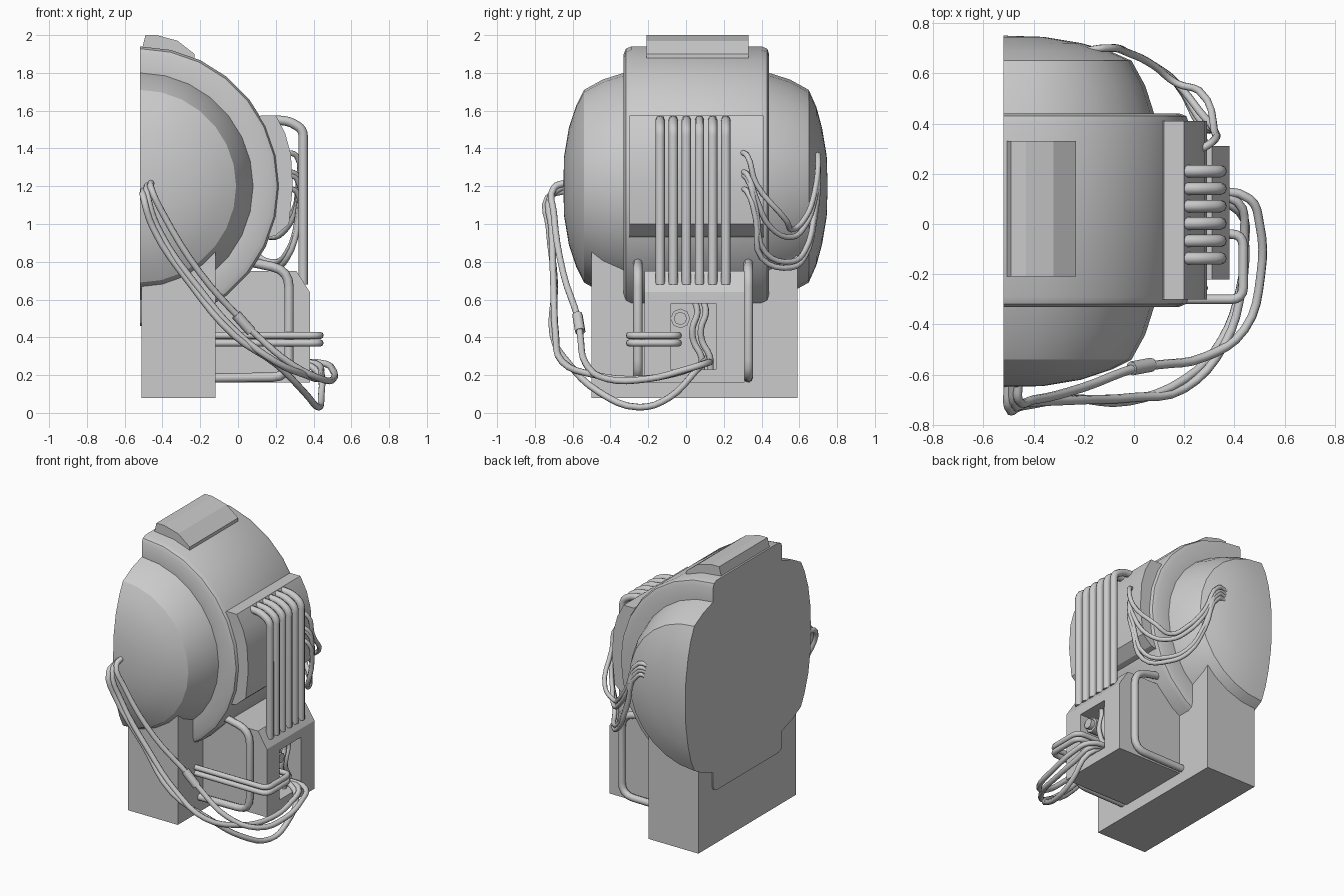
import bpy, bmesh, math
from mathutils import Vector

if "Cube" in bpy.data.objects:
    bpy.data.objects.remove(bpy.data.objects["Cube"])


def finish(name, bm, angle=None):
    bmesh.ops.recalc_face_normals(bm, faces=bm.faces)
    me = bpy.data.meshes.new(name)
    bm.to_mesh(me)
    bm.free()
    ob = bpy.data.objects.new(name, me)
    bpy.context.collection.objects.link(ob)
    if angle:
        bpy.ops.object.select_all(action='DESELECT')
        ob.select_set(True)
        bpy.context.view_layer.objects.active = ob
        bpy.ops.object.shade_smooth_by_angle(angle=math.radians(angle))
    return ob


def prism(name, pts, y0, y1, angle=None):
    """Extrude an x-z outline along y."""
    bm = bmesh.new()
    a = [bm.verts.new((x, y0, z)) for x, z in pts]
    b = [bm.verts.new((x, y1, z)) for x, z in pts]
    n = len(pts)
    bm.faces.new(a)
    bm.faces.new(b)
    for i in range(n):
        bm.faces.new((a[i], a[(i + 1) % n], b[(i + 1) % n], b[i]))
    return finish(name, bm, angle)


def box(name, x0, x1, y0, y1, z0, z1):
    return prism(name, [(x0, z0), (x1, z0), (x1, z1), (x0, z1)], y0, y1)


def tube(name, pts, r, smooth=False):
    """Round tube along a path; smooth paths use automatic bezier handles."""
    cu = bpy.data.curves.new(name, 'CURVE')
    cu.dimensions = '3D'
    cu.bevel_depth = r
    cu.bevel_resolution = 2
    cu.use_fill_caps = True
    cu.resolution_u = 4
    if smooth:
        sp = cu.splines.new('BEZIER')
        sp.bezier_points.add(len(pts) - 1)
        for p, co in zip(sp.bezier_points, pts):
            p.co = co
            p.handle_left_type = p.handle_right_type = 'AUTO'
    else:
        sp = cu.splines.new('POLY')
        sp.points.add(len(pts) - 1)
        for p, co in zip(sp.points, pts):
            p.co = (*co, 1)
    sp.use_smooth = True
    ob = bpy.data.objects.new(name, cu)
    bpy.context.collection.objects.link(ob)
    return ob


def rounded(pts, cut):
    """Replace the inner corners of a path by short arcs."""
    out = [Vector(pts[0])]
    for a, b, c in zip(pts, pts[1:], pts[2:]):
        a, b, c = Vector(a), Vector(b), Vector(c)
        p = b + (a - b).normalized() * cut
        q = b + (c - b).normalized() * cut
        for i in range(5):
            t = i / 4
            out.append(p * (1 - t) ** 2 + b * 2 * t * (1 - t) + q * t * t)
    return out + [Vector(pts[-1])]


# Half-round housing: front dome, wide band, rear dome (y, radius)
profile = [(-.65, 0), (-.645, .16), (-.62, .31), (-.58, .43), (-.54, .51),
           (-.44, .565), (-.33, .6), (-.33, .70), (-.318, .728), (-.29, .74),
           (.40, .74), (.43, .728), (.44, .70), (.44, .6), (.55, .565),
           (.65, .51), (.69, .42), (.72, .31), (.745, .16), (.75, 0)]
SEG = 14
bm = bmesh.new()
rows = []
for y, r in profile:
    if r == 0:
        rows.append([bm.verts.new((-.52, y, 1.2))] * (SEG + 1))
    else:
        rows.append([bm.verts.new((-.52 + r * math.cos(a), y, 1.2 + r * math.sin(a)))
                     for a in [math.pi * (i / SEG - .5) for i in range(SEG + 1)]])
for u, v in zip(rows, rows[1:]):
    for i in range(SEG):
        bm.faces.new(list(dict.fromkeys((u[i], u[i + 1], v[i + 1], v[i]))))
rim = [r[0] for r in rows] + [r[-1] for r in reversed(rows[1:-1])]
bm.faces.new(rim)
finish('housing', bm, 32)

# Top cap and side panel
prism('top_cap', [(-.51, 1.88), (-.505, 1.94), (-.49, 2.0), (-.43, 2.0),
                  (-.32, 1.97), (-.23, 1.9), (-.23, 1.8)], -.21, .33)
prism('side_panel', [(0, 1.45), (.12, 1.575), (.2, 1.575), (.25, 1.48), (.28, 1.37),
                     (.29, 1.2), (.27, 1.0), (.2, .94), (.05, .9)], -.3, .41, 25)

# Base block and connector block with an open window
box('base_block', -.51, -.12, -.5, .59, .08, 1.0)
block = prism('connector_block', [(-.13, .16), (.38, .16), (.38, .64), (.31, .75),
                                  (-.13, .75)], -.22, .31)
cutter = box('window_cutter', .22, .5, -.08, .16, .23, .58)
cutter.hide_render = True
mod = block.modifiers.new('window', 'BOOLEAN')
mod.object = cutter
mod.operation = 'DIFFERENCE'
mod.solver = 'EXACT'
bpy.context.view_layer.objects.active = block
bpy.ops.object.modifier_apply(modifier='window')
bpy.data.objects.remove(cutter)

# Fittings in the window
tube('window_socket', [(.2, -.03, .5), (.33, -.03, .5)], .052)
tube('window_plug', [(.3, -.03, .5), (.36, -.03, .5)], .035)
for k, dy in enumerate((0, .045)):
    tube(f'window_wire_{k}', [(.31, .045 + dy, .6), (.32, .06 + dy, .53), (.32, .035 + dy, .45),
                              (.31, .04 + dy, .38), (.31, .08 + dy, .3), (.3, .085 + dy, .23)],
         .017, True)

# Six cooling pipes
for k in range(6):
    y = -.137 + .0695 * k
    tube(f'cooling_pipe_{k}', rounded([(.2, y, 1.55), (.27, y, 1.545), (.345, y, 1.5),
                                       (.345, y, .68)], .035), .025)

# Bent side pipes
for k, y in enumerate((-.255, .33)):
    tube(f'side_pipe_{k}', rounded([(.06, y, .80), (.27, y, .755), (.27, y, .19),
                                    (-.13, y, .185)], .09), .025)

# Paired horizontal hoses
for k, z in enumerate((.41, .37)):
    tube(f'front_hose_{k}', rounded([(-.14, -.3, z), (.435, -.3, z), (.435, -.04, z),
                                     (.25, -.04, z)], .05), .019)

# Long front cables
tube('front_cable_a', [(-.46, -.63, 1.22), (-.46, -.70, 1.19), (-.40, -.70, 1.06),
                       (-.2, -.65, .74), (.02, -.57, .49), (.1, -.56, .41), (.28, -.53, .26),
                       (.44, -.42, .18), (.505, -.2, .18), (.5, 0, .23), (.46, .1, .26),
                       (.27, .13, .27)], .018, True)
tube('front_cable_sleeve', [(-.01, -.575, .52), (.07, -.56, .43)], .028)
tube('front_cable_b', [(-.5, -.63, 1.18), (-.5, -.73, 1.14), (-.45, -.725, .98),
                       (-.25, -.695, .68), (-.02, -.705, .41), (.2, -.62, .26),
                       (.35, -.46, .11), (.425, -.25, .03), (.44, -.09, .08),
                       (.42, .05, .22), (.27, .11, .29)], .018, True)
tube('front_cable_c', [(-.48, -.63, 1.21), (-.48, -.715, 1.15), (-.42, -.71, .97),
                       (-.2, -.70, .65), (0, -.69, .42), (.2, -.655, .27), (.36, -.48, .2),
                       (.43, -.25, .18), (.44, -.05, .21), (.41, .09, .26), (.27, .1, .26)],
     .018, True)

# Hanging rear cables: (panel height, sag height, sag start y, dome end height)
for k, (zt, zs, ys, ze) in enumerate([(1.38, .97, .53, 1.36), (1.28, .93, .45, 1.33),
                                      (1.26, .80, .42, 1.31), (1.19, .77, .40, 1.28)]):
    tube(f'rear_cable_{k}', [(.25, .29, zt), (.31, .325, zt - .02), (.32, .37, zt * .6 + zs * .4),
                             (.26, ys, zs + .05), (.17, .56, zs), (.08, .63, zs + .06),
                             (-.02, .68, zs * .5 + ze * .5), (-.12, .70, ze), (-.19, .69, ze)],
         .015, True)
